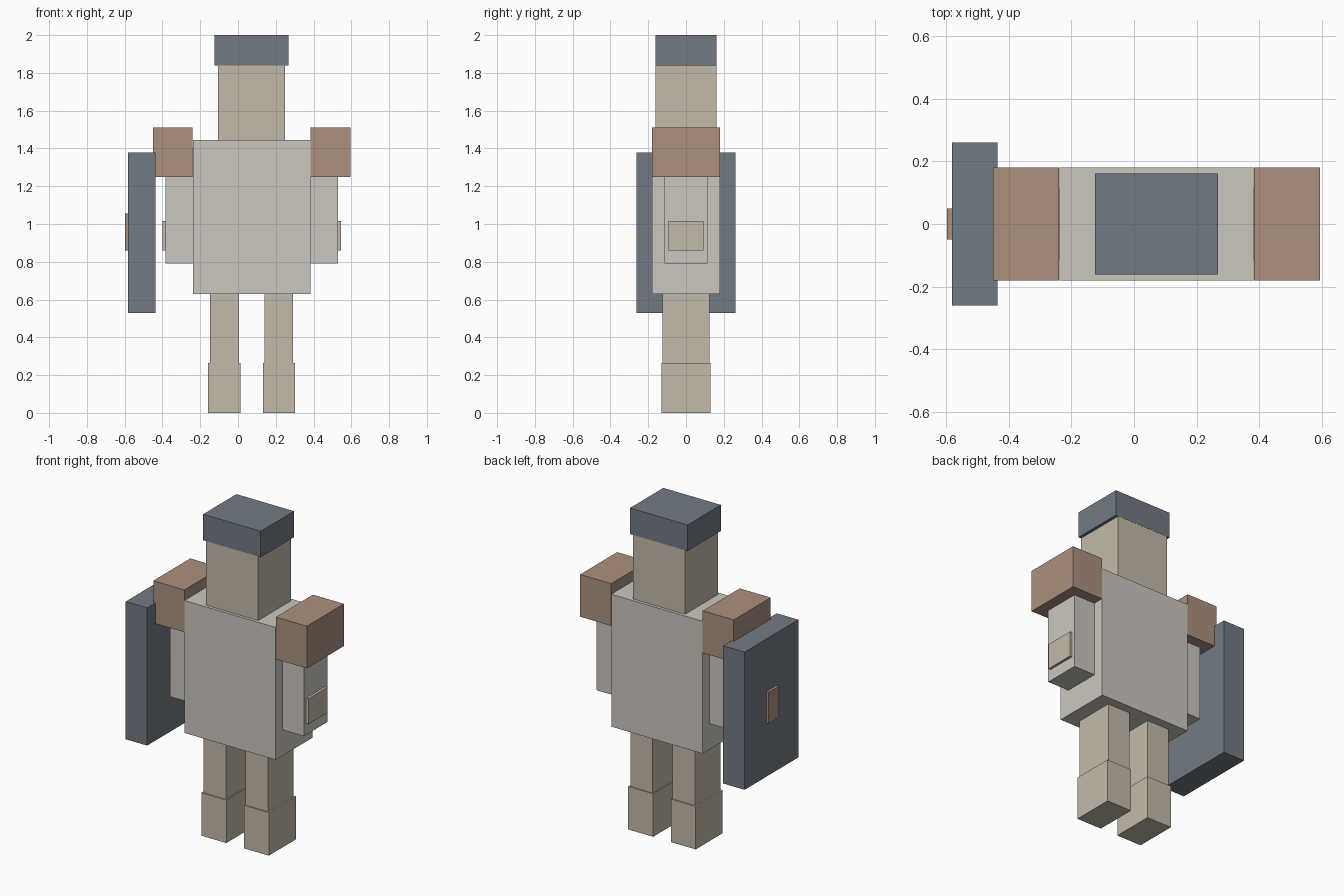
import bpy

if "Cube" in bpy.data.objects:
    bpy.data.objects.remove(bpy.data.objects["Cube"])

CX = 0.072  # body axis; the shield shifts the body off centre


def material(name, rgb):
    m = bpy.data.materials.new(name)
    m.diffuse_color = (*rgb, 1)
    m.use_nodes = True
    m.node_tree.nodes["Principled BSDF"].inputs["Base Color"].default_value = m.diffuse_color
    return m


SKIN = material("tan", (0.55, 0.49, 0.40))
CLOTH = material("pale cloth", (0.60, 0.57, 0.52))
LEATHER = material("leather", (0.41, 0.28, 0.21))
STEEL = material("steel", (0.165, 0.195, 0.227))


def box(name, x, y, z, mat):
    """Box spanning x and z ranges, with half depth y."""
    bpy.ops.mesh.primitive_cube_add(size=1)
    ob = bpy.context.object
    ob.name = name
    ob.location = (sum(x) / 2, 0, sum(z) / 2)
    ob.scale = (x[1] - x[0], 2 * y, z[1] - z[0])
    bpy.ops.object.transform_apply(location=True, rotation=False, scale=True)
    ob.data.materials.append(mat)
    return ob


def pair(name, inner, outer, y, z, mat):
    """Mirrored boxes, measured outwards from the body axis."""
    for side, s in (("left", 1), ("right", -1)):
        x = sorted((CX + s * inner, CX + s * outer))
        box(f"{side}_{name}", x, y, z, mat)


def centred(name, half, y, z, mat):
    box(name, (CX - half, CX + half), y, z, mat)


# Torso, head and cap
centred("torso", 0.311, 0.18, (0.63, 1.445), CLOTH)
centred("head", 0.178, 0.161, (1.445, 1.84), SKIN)
centred("cap", 0.196, 0.162, (1.84, 2.0), STEEL)

# Legs and boots
pair("leg", 0.067, 0.22, 0.125, (0.265, 0.63), SKIN)
pair("boot", 0.06, 0.23, 0.131, (0, 0.265), SKIN)

# Arms, hands and shoulder pads
pair("arm", 0.311, 0.457, 0.114, (0.79, 1.40), CLOTH)
pair("hand", 0.32, 0.473, 0.093, (0.86, 1.017), SKIN)
pair("shoulder_pad", 0.312, 0.523, 0.18, (1.25, 1.51), LEATHER)

# Shield with its boss
box("shield", (-0.582, -0.436), 0.261, (0.53, 1.378), STEEL)
box("shield_boss", (-0.598, -0.57), 0.05, (0.86, 1.055), LEATHER)
